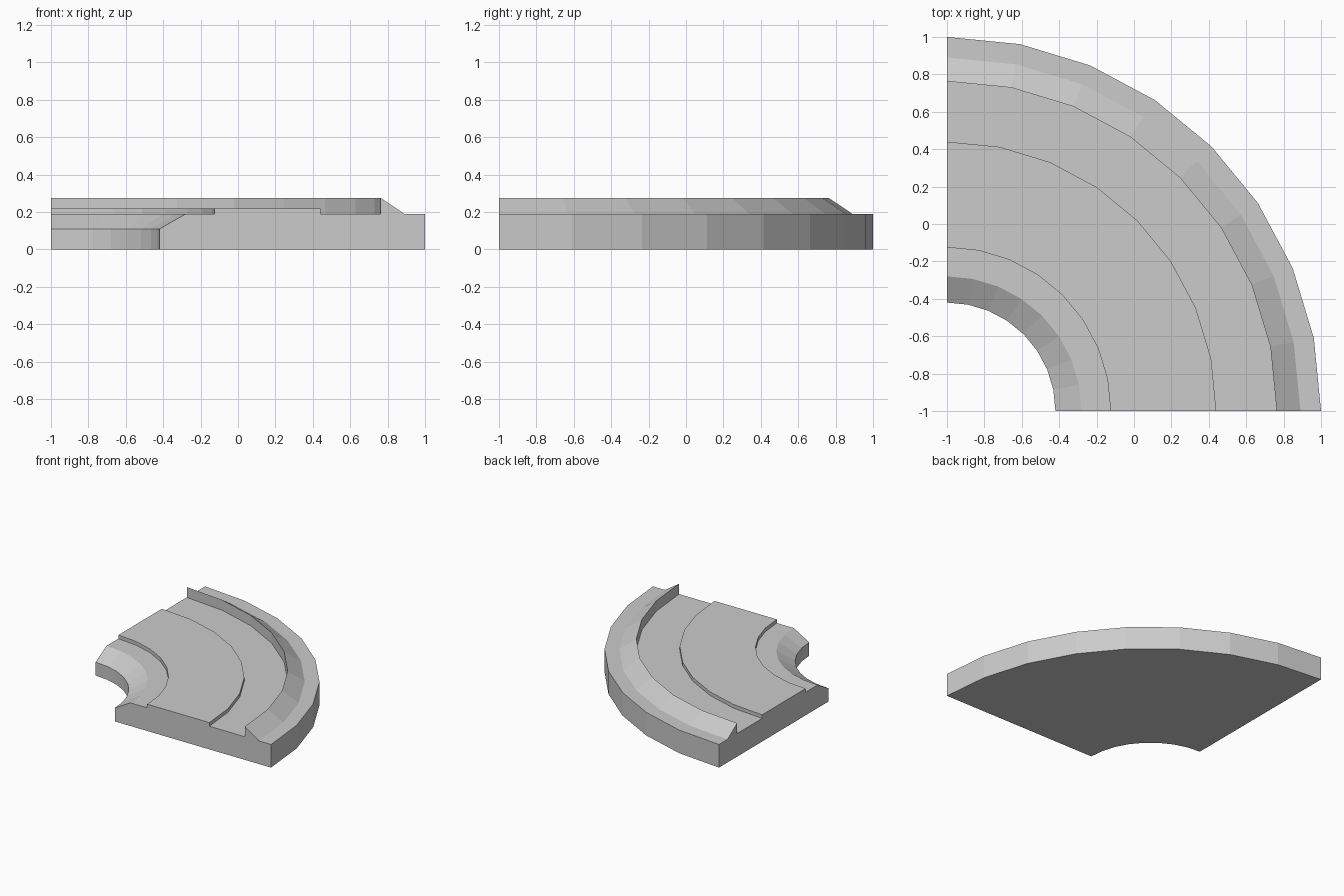
import bpy, bmesh, math

if "Cube" in bpy.data.objects:
    bpy.data.objects.remove(bpy.data.objects["Cube"])

# Cross-section as (radius, height), measured from the bend centre
PROFILE = [(0.58, 0), (0.58, 0.11), (0.72, 0.19), (0.875, 0.19),
           (0.875, 0.22), (1.44, 0.22), (1.44, 0.19), (1.763, 0.19),
           (1.763, 0.275), (1.89, 0.19), (2.0, 0.19), (2.0, 0)]
SEGMENTS = 8
CENTRE = (-1.0, -1.0)

bm = bmesh.new()

# Sweep the section through a quarter turn
rings = []
for i in range(SEGMENTS + 1):
    a = math.radians(90) * i / SEGMENTS
    rings.append([bm.verts.new((CENTRE[0] + r * math.cos(a),
                                CENTRE[1] + r * math.sin(a), z))
                  for r, z in PROFILE])
n = len(PROFILE)
for a, b in zip(rings, rings[1:]):
    for j in range(n):
        k = (j + 1) % n
        bm.faces.new((a[j], a[k], b[k], b[j]))

# Flat end faces
bm.faces.new(rings[0])
bm.faces.new(rings[-1][::-1])
bmesh.ops.recalc_face_normals(bm, faces=bm.faces[:])

mesh = bpy.data.meshes.new("curved_road_corner")
bm.to_mesh(mesh)
bm.free()
obj = bpy.data.objects.new("curved_road_corner", mesh)
bpy.context.collection.objects.link(obj)
